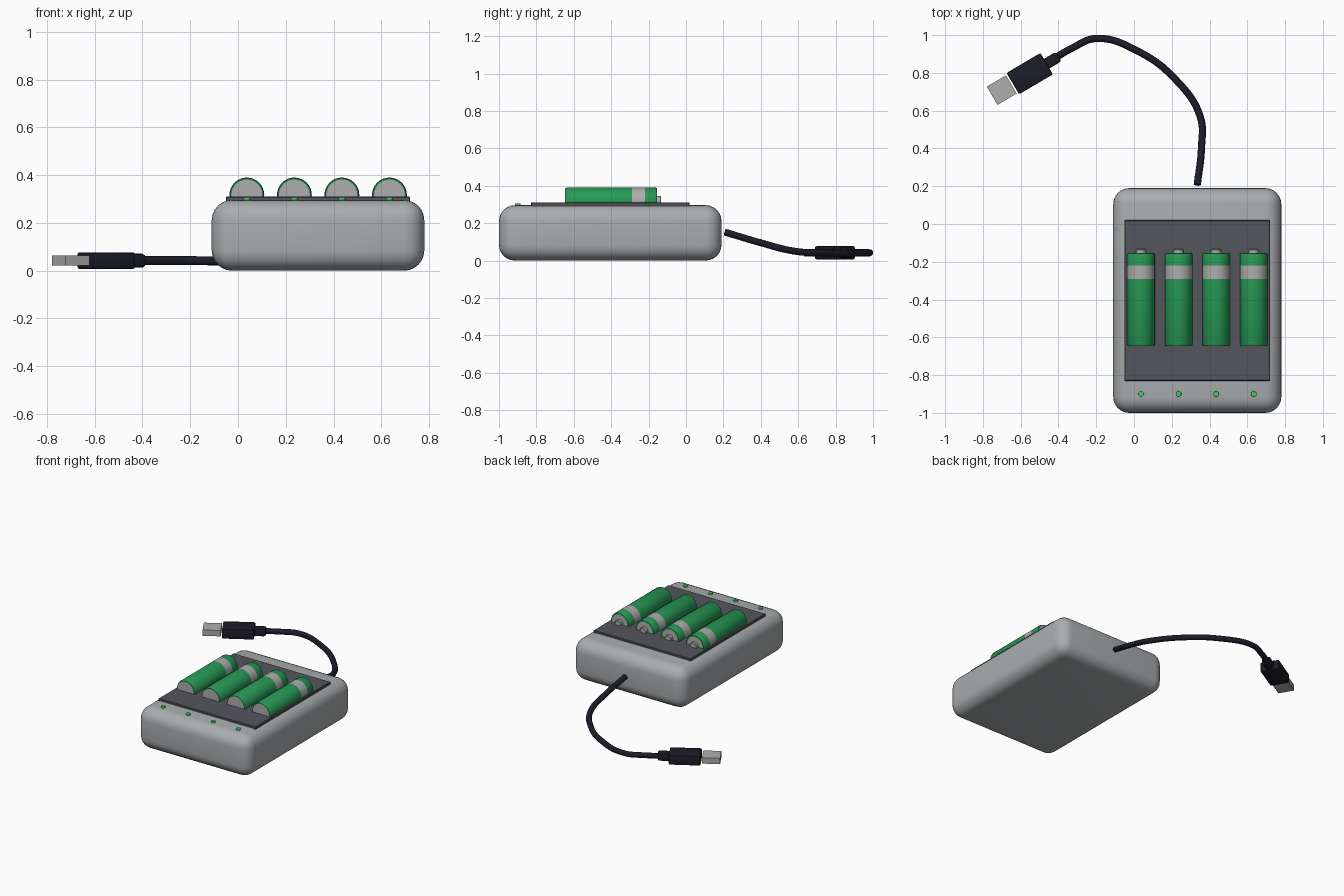
import bpy, bmesh, math
from mathutils import Vector, Matrix

cube = bpy.data.objects.get("Cube")
if cube:
    bpy.data.objects.remove(cube, do_unlink=True)


def material(name, r, g, b):
    m = bpy.data.materials.new(name)
    m.use_nodes = True
    m.diffuse_color = (r, g, b, 1)
    m.node_tree.nodes["Principled BSDF"].inputs["Base Color"].default_value = (r, g, b, 1)
    return m


case_grey = material("case grey", 0.40, 0.42, 0.43)
tray_grey = material("tray dark grey", 0.09, 0.09, 0.11)
cell_green = material("cell green", 0.02, 0.32, 0.09)
silver = material("silver", 0.42, 0.42, 0.43)
cable_black = material("cable black", 0.012, 0.012, 0.022)
light_green = material("light green", 0.05, 0.65, 0.12)


def finish(name, bm, mats, smooth=True):
    me = bpy.data.meshes.new(name)
    bmesh.ops.recalc_face_normals(bm, faces=bm.faces)
    bm.to_mesh(me)
    bm.free()
    ob = bpy.data.objects.new(name, me)
    bpy.context.collection.objects.link(ob)
    for m in mats:
        me.materials.append(m)
    if smooth:
        bpy.ops.object.select_all(action="DESELECT")
        ob.select_set(True)
        bpy.context.view_layer.objects.active = ob
        bpy.ops.object.shade_smooth_by_angle(angle=math.radians(35))
    return ob


def box(name, centre, size, mat, bevel=0.0, segments=1, turn=0.0):
    bm = bmesh.new()
    bmesh.ops.create_cube(bm, size=1, matrix=Matrix.Diagonal((*size, 1)))
    if bevel:
        bmesh.ops.bevel(bm, geom=bm.edges[:], offset=bevel, segments=segments,
                        profile=0.5, affect="EDGES")
    bm.transform(Matrix.Translation(centre) @ Matrix.Rotation(turn, 4, "Z"))
    return finish(name, bm, [mat], segments > 1)


def lathe_y(name, centre, rings, mats, sides=32):
    """Rings are (radius, y, material of the strip that follows)."""
    bm = bmesh.new()
    loops = []
    for r, y, _ in rings:
        loops.append([bm.verts.new((centre[0] + r * math.cos(a), y,
                                    centre[1] + r * math.sin(a)))
                      for a in (math.tau * i / sides for i in range(sides))])
    for lo, hi, ring in zip(loops, loops[1:], rings):
        for i in range(sides):
            j = (i + 1) % sides
            bm.faces.new((lo[i], lo[j], hi[j], hi[i])).material_index = ring[2]
    for loop in (loops[0], loops[-1]):
        bm.faces.new(loop).material_index = 1
    return finish(name, bm, mats)


# Charger case and battery tray
box("case", (0.335, -0.405, 0.148), (0.89, 1.19, 0.296), case_grey, 0.085, 6)
box("tray", (0.335, -0.405, 0.3), (0.77, 0.85, 0.02), tray_grey, 0.003)

# Four cells with bands and terminals, and one indicator light for each
GREEN, SILVER = 0, 1
cell = [(0.062, -0.647, SILVER), (0.064, -0.647, GREEN), (0.069, -0.646, GREEN),
        (0.073, -0.638, GREEN), (0.073, -0.29, SILVER), (0.073, -0.22, GREEN),
        (0.073, -0.163, GREEN), (0.069, -0.155, GREEN), (0.060, -0.154, SILVER),
        (0.027, -0.154, SILVER), (0.027, -0.137, SILVER), (0.022, -0.133, SILVER)]
for i in range(4):
    x = 0.037 + 0.199 * i
    lathe_y(f"cell_{i + 1}", (x, 0.317), cell, [cell_green, silver])
    bm = bmesh.new()
    bmesh.ops.create_cone(bm, cap_ends=True, segments=16, radius1=0.016, radius2=0.014,
                          depth=0.02, matrix=Matrix.Translation((x, -0.9, 0.296)))
    finish(f"indicator_light_{i + 1}", bm, [light_green])

# Cable
path = [(0.335, 0.208, 0.152), (0.357, 0.40, 0.095), (0.35, 0.57, 0.052),
        (0.22, 0.765, 0.04), (0.02, 0.915, 0.04), (-0.2, 0.982, 0.042),
        (-0.33, 0.93, 0.042), (-0.44, 0.865, 0.042)]
curve = bpy.data.curves.new("cable", "CURVE")
curve.dimensions = "3D"
curve.bevel_depth = 0.019
curve.bevel_resolution = 3
curve.resolution_u = 10
curve.use_fill_caps = True
spline = curve.splines.new("BEZIER")
spline.bezier_points.add(len(path) - 1)
for p, co in zip(spline.bezier_points, path):
    p.co = co
    p.handle_left_type = p.handle_right_type = "AUTO"
curve.materials.append(cable_black)
bpy.context.collection.objects.link(bpy.data.objects.new("cable", curve))

# Plug: strain relief, housing and metal connector along one axis
turn = math.radians(30.5)
axis = Vector((math.cos(turn), math.sin(turn), 0))
hub = Vector((-0.552, 0.796, 0.042))
box("plug_housing", hub, (0.208, 0.131, 0.07), cable_black, 0.008, 2, turn)
box("strain_relief", hub + axis * 0.135, (0.09, 0.058, 0.058), cable_black, 0.014, 2, turn)
box("plug_connector", hub - axis * 0.172, (0.118, 0.112, 0.042), silver, 0.0, 1, turn)
